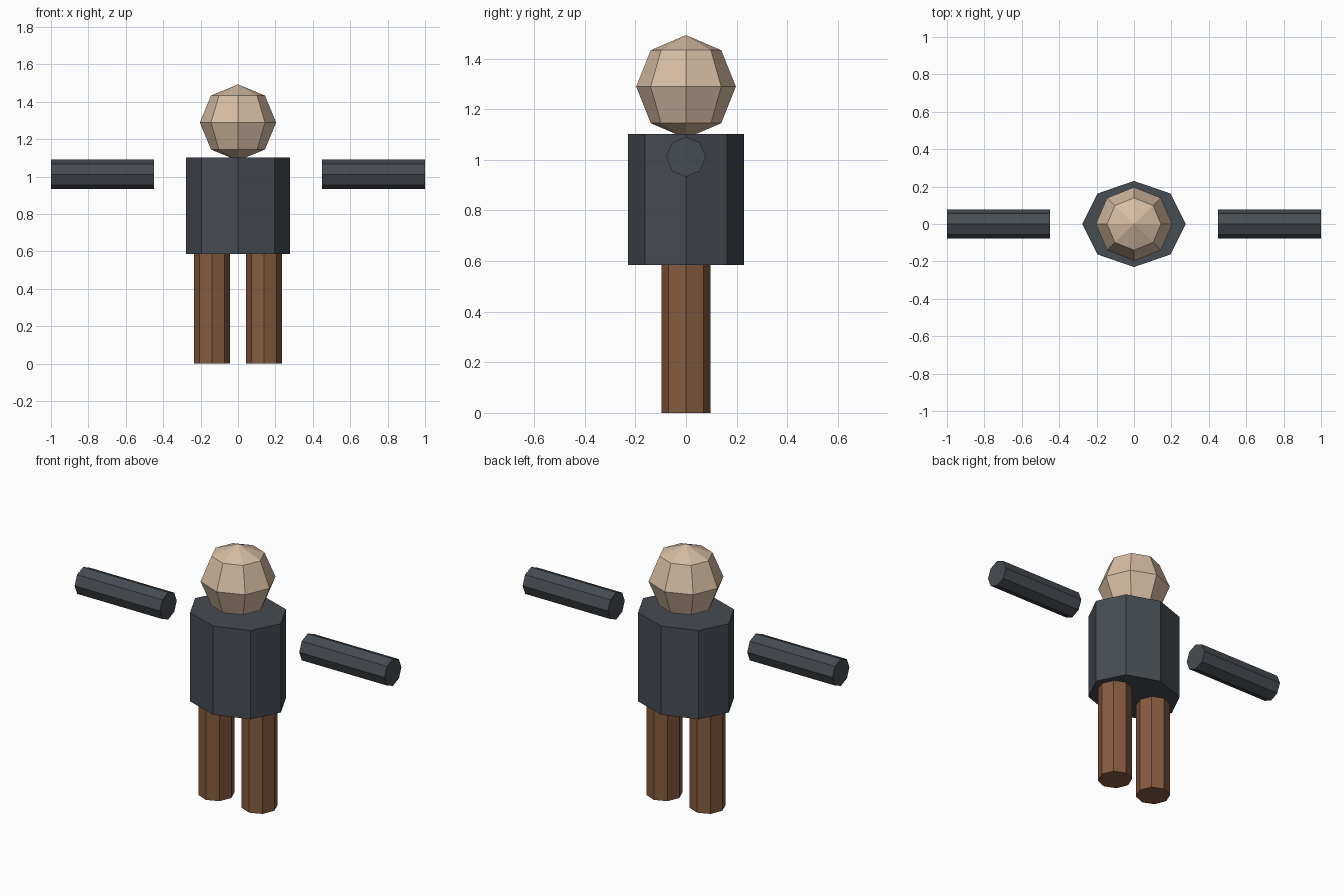
import bpy, math

if "Cube" in bpy.data.objects:
    bpy.data.objects.remove(bpy.data.objects["Cube"])


def material(name, rgb):
    m = bpy.data.materials.new(name)
    m.diffuse_color = (*rgb, 1)
    m.use_nodes = True
    m.node_tree.nodes["Principled BSDF"].inputs["Base Color"].default_value = m.diffuse_color
    return m


CLOTH = material("dark_cloth", (0.062, 0.072, 0.085))
BROWN = material("brown_cloth", (0.24, 0.105, 0.05))
SKIN = material("skin", (0.68, 0.51, 0.37))


def finish(name, mat, scale):
    ob = bpy.context.object
    ob.name = ob.data.name = name
    ob.scale = scale
    ob.data.materials.append(mat)
    return ob


def prism(name, mat, center, rx, ry, length, rot=(0, 0, 0)):
    """Eight-sided prism with corners on its axes."""
    bpy.ops.mesh.primitive_cylinder_add(vertices=8, radius=1, depth=1,
                                        location=center, rotation=rot)
    return finish(name, mat, (rx, ry, length))


# Torso
prism("torso", CLOTH, (0, 0, 0.844), 0.277, 0.23, 0.518)

# Head: low-poly ball
bpy.ops.mesh.primitive_uv_sphere_add(segments=8, ring_count=4, radius=1,
                                     location=(0, 0, 1.289))
finish("head", SKIN, (0.204, 0.197, 0.204))

# Legs and detached arms, both sides
for side, s in (("left", 1), ("right", -1)):
    prism(side + "_leg", BROWN, (s * 0.139, 0, 0.2925), 0.096, 0.097, 0.585)
    prism(side + "_arm", CLOTH, (s * 0.725, 0, 1.012), 0.079, 0.078, 0.55,
          (0, math.radians(90), 0))
